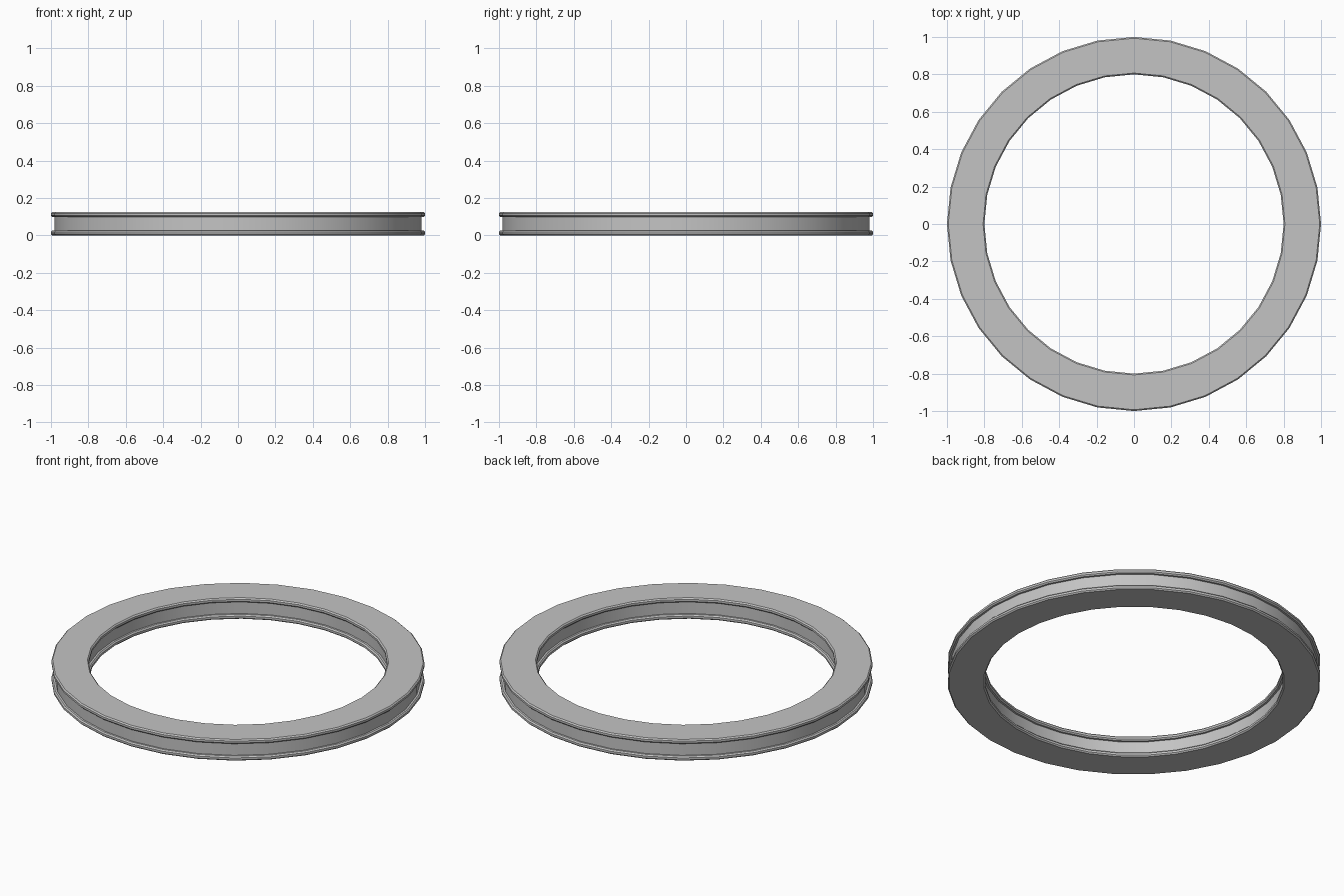
import bpy
import bmesh
from math import radians
from mathutils import Vector

cube = bpy.data.objects.get("Cube")
if cube:
    bpy.data.objects.remove(cube, do_unlink=True)

SIDES = 32
HEIGHT = 0.125
FLANGE = 0.026      # thickness of each rim
CHAMFER = 0.007
OUTER, INNER = 1.0, 0.8
GROOVE = 0.018      # depth of the groove between the rims

grey = bpy.data.materials.new("grey_metal")
grey.use_nodes = True
colour = (0.55, 0.55, 0.55, 1)
grey.diffuse_color = colour
grey.node_tree.nodes["Principled BSDF"].inputs["Base Color"].default_value = colour


def wall(radius, inward):
    """Bottom-to-top profile of one side wall: two chamfered rims and a groove."""
    c = CHAMFER * inward
    g = GROOVE * inward
    lower = [(radius + c, 0), (radius, CHAMFER),
             (radius, FLANGE - CHAMFER), (radius + c, FLANGE), (radius + g, FLANGE)]
    upper = [(r, HEIGHT - z) for r, z in reversed(lower)]
    return lower + upper


# Closed cross-section: up the outer wall, down the inner wall
profile = wall(OUTER, -1) + wall(INNER, 1)[::-1]

# Revolve the section into the ring
bm = bmesh.new()
verts = [bm.verts.new((r, 0, z)) for r, z in profile]
edges = [bm.edges.new((a, b)) for a, b in zip(verts, verts[1:] + verts[:1])]
bmesh.ops.spin(bm, geom=verts + edges, cent=Vector(), axis=(0, 0, 1),
               angle=radians(360), steps=SIDES, use_merge=True)
bmesh.ops.remove_doubles(bm, verts=bm.verts[:], dist=0.0001)
bmesh.ops.recalc_face_normals(bm, faces=bm.faces[:])

mesh = bpy.data.meshes.new("grooved_ring")
bm.to_mesh(mesh)
bm.free()
mesh.materials.append(grey)
ring = bpy.data.objects.new("grooved_ring", mesh)
bpy.context.collection.objects.link(ring)

# Smooth around the ring, crisp across the section
bpy.ops.object.select_all(action="DESELECT")
ring.select_set(True)
bpy.context.view_layer.objects.active = ring
bpy.ops.object.shade_smooth_by_angle(angle=radians(30))
